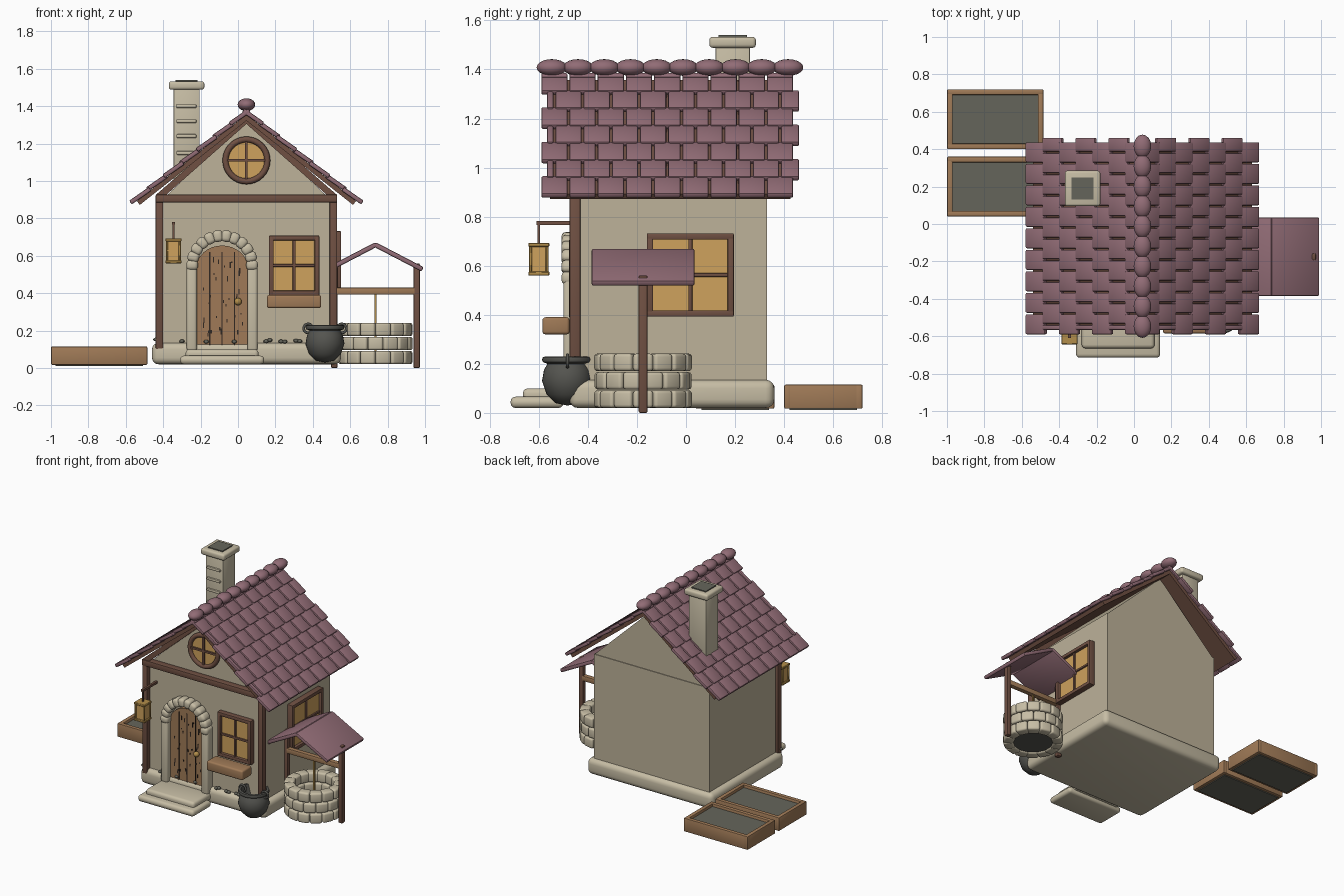
import bpy, bmesh, math, random
from math import sin, cos, pi
from mathutils import Matrix, Vector

if "Cube" in bpy.data.objects:
    bpy.data.objects.remove(bpy.data.objects["Cube"])
random.seed(4)


def material(name, r, g, b):
    m = bpy.data.materials.new(name)
    m.use_nodes = True
    m.diffuse_color = (r, g, b, 1)
    m.node_tree.nodes["Principled BSDF"].inputs["Base Color"].default_value = (r, g, b, 1)
    return m


PLASTER = material("plaster", .51, .445, .32)
STONE = material("pale stone", .57, .51, .375)
ROOF = material("plum tile", .285, .15, .18)
TIMBER = material("dark timber", .16, .08, .055)
WOOD = material("tan wood", .35, .195, .095)
GLASS = material("amber glass", .62, .36, .11)
BRASS = material("brass", .45, .27, .07)
IRON = material("iron", .09, .09, .08)
SOIL = material("grey soil", .13, .13, .105)
DARK = material("dark crack", .03, .02, .015)


def finish(name, bm, mat, smooth=True):
    bmesh.ops.recalc_face_normals(bm, faces=bm.faces)
    me = bpy.data.meshes.new(name)
    bm.to_mesh(me)
    bm.free()
    me.materials.append(mat)
    ob = bpy.data.objects.new(name, me)
    bpy.context.collection.objects.link(ob)
    if smooth:
        bpy.ops.object.select_all(action='DESELECT')
        ob.select_set(True)
        bpy.context.view_layer.objects.active = ob
        bpy.ops.object.shade_smooth_by_angle(angle=math.radians(42))
    return ob


def at(x, y, z, angle=0, axis='Y'):
    return Matrix.Translation((x, y, z)) @ Matrix.Rotation(angle, 4, axis)


def blocks(name, items, mat, bevel=0.0, segs=3):
    """One mesh of boxes, each given as (placement matrix, size)."""
    bm = bmesh.new()
    for m, size in items:
        bmesh.ops.create_cube(bm, size=1, matrix=m @ Matrix.Diagonal((*size, 1)))
    if bevel:
        bmesh.ops.bevel(bm, geom=bm.edges[:], offset=bevel, segments=segs,
                        profile=.5, affect='EDGES', clamp_overlap=True)
    return finish(name, bm, mat, bevel > 0)


def span(x0, x1, y0, y1, z0, z1):
    return at((x0 + x1) / 2, (y0 + y1) / 2, (z0 + z1) / 2), (x1 - x0, y1 - y0, z1 - z0)


def prism(name, pts, y0, y1, mat):
    """Extrude an x-z outline along y."""
    bm = bmesh.new()
    face = bm.faces.new([bm.verts.new((x, y0, z)) for x, z in pts])
    out = bmesh.ops.extrude_face_region(bm, geom=[face])
    bmesh.ops.translate(bm, vec=(0, y1 - y0, 0),
                        verts=[v for v in out["geom"] if isinstance(v, bmesh.types.BMVert)])
    return finish(name, bm, mat)


def lathe(name, profile, m, mat, segs=32):
    bm = bmesh.new()
    vs = [bm.verts.new((r, 0, z)) for r, z in profile]
    es = [bm.edges.new(p) for p in zip(vs, vs[1:])]
    bmesh.ops.spin(bm, geom=vs + es, cent=(0, 0, 0), axis=(0, 0, 1), angle=2 * pi, steps=segs)
    bmesh.ops.remove_doubles(bm, verts=bm.verts, dist=1e-5)
    bm.transform(m)
    return finish(name, bm, mat)


def ring(name, major, minor, m, mat):
    return lathe(name, [(major + minor * cos(a * pi / 6), minor * sin(a * pi / 6))
                        for a in range(13)], m, mat)


def balls(name, items, mat, u=16, v=10):
    bm = bmesh.new()
    for loc, r in items:
        bmesh.ops.create_uvsphere(bm, u_segments=u, v_segments=v, radius=1,
                                  matrix=Matrix.Translation(loc) @ Matrix.Diagonal((*r, 1)))
    return finish(name, bm, mat)


def window(name, m, w, h):
    """Framed four-pane window, local front is -y."""
    t = .026
    bars = [(m @ at(s * (w - t) / 2, -.012, 0), (t, .05, h)) for s in (-1, 1)]
    bars += [(m @ at(0, -.012, s * (h - t) / 2), (w, .05, t)) for s in (-1, 1)]
    bars += [(m @ at(0, -.01, 0), (.016, .034, h)), (m @ at(0, -.01, 0), (w, .034, .016))]
    blocks(name + "_frame", bars, TIMBER, .005, 2)
    blocks(name + "_glass", [(m @ at(0, -.006, 0), (w - .02, .02, h - .02))], GLASS)


# House body
CX = .045
blocks("foundation", [span(-.46, .55, -.475, .36, .02, .135)], STONE, .035, 4)
blocks("walls", [span(-.42, .51, -.44, .33, .1, .89)], PLASTER)
prism("gable", [(CX - .46, .89), (CX + .46, .89), (CX, 1.33)], -.435, .325, PLASTER)
blocks("corner_posts", [span(x - .02, x + .02, -.475, -.43, .1, .9) for x in (-.42, .51)],
       TIMBER, .006, 2)
blocks("gable_beam", [span(-.44, .53, -.48, -.43, .885, .928)], TIMBER, .006, 2)
for s, side in ((-1, "right"), (1, "left")):
    prism("gable_board_" + side, [(CX + s * .485, .925), (CX + s * .43, .925),
                                  (CX, 1.305), (CX, 1.345)], -.475, -.43, TIMBER)

# Tiled roof
A = math.atan2(.49, .62)
tiles, boards = [], []


def on_slope(s, t, down, y, tilt=0):
    return at(CX + s * (t * cos(A) - down * sin(A)), y,
              1.385 - t * sin(A) - down * cos(A), s * (A - tilt))


for s in (-1, 1):
    boards.append((on_slope(s, .39, .036, -.065), (.75, .98, .026)))
    for row in range(7):
        edges = [-.594 + .115 * k for k in range(10)]
        if row % 2:
            edges = [-.57] + [e + .0575 for e in edges[:9]] + [.465]
        for a, b in zip(edges, edges[1:]):
            tiles.append((on_slope(s, .055 + .113 * row, .012, (a + b) / 2, .06),
                          (.128, b - a - .008, .024)))
blocks("roof_tiles", tiles, ROOF, .007, 2)
blocks("roof_boards", boards, TIMBER)
balls("ridge_caps", [((CX, -.547 + .107 * i, 1.408), (.047, .062, .034)) for i in range(10)], ROOF)

# Chimney
blocks("chimney_shaft", [span(-.345, -.205, .12, .26, 1.0, 1.5)], STONE, .006, 2)
blocks("chimney_cap", [span(-.37, -.18, .095, .285, 1.488, 1.533)], STONE, .014)
blocks("chimney_opening", [span(-.333, -.217, .132, .248, 1.53, 1.54)], SOIL)
blocks("chimney_bricks", [span(-.33, -.222, .108, .13, z, z + .02)
                          for z in (1.14, 1.23, 1.31, 1.39)], STONE, .006, 2)

# Windows
window("front_window", at(.3, -.44, .548), .27, .32)
window("side_window", at(.515, .0175, .562, pi / 2, 'Z'), .355, .34)
blocks("window_box", [span(.155, .445, -.585, -.475, .32, .39)], WOOD, .012)
prism("round_glass", [(CX + .11 * cos(i * pi / 16), 1.11 + .11 * sin(i * pi / 16))
                      for i in range(32)], -.452, -.43, GLASS)
ring("round_frame", .112, .016, at(CX, -.455, 1.11, pi / 2, 'X'), TIMBER)
blocks("round_bars", [(at(CX, -.455, 1.11), (.014, .02, .21)),
                      (at(CX, -.455, 1.11), (.21, .02, .014))], TIMBER)

# Door with stone arch
DX, DZ = -.085, .53
arc = [(DX + .14 * cos(i * pi / 16), DZ + .125 * sin(i * pi / 16)) for i in range(17)]
prism("door", [(DX + .14, .1)] + arc + [(DX - .14, .1)], -.462, -.43, WOOD)
cracks = [span(DX + x - .003, DX + x + .003, -.465, -.461, .1, .62) for x in (-.066, 0, .066)]
for i in range(34):
    x, z = DX + random.uniform(-.11, .11), random.uniform(.14, .58)
    cracks.append(span(x - .003, x + .003, -.465, -.461, z, z + random.uniform(.008, .035)))
blocks("door_cracks", cracks, DARK)
balls("door_knob", [((0, -.478, .355), (.02, .02, .02))], BRASS)
arch = [(at(DX + .16 * cos(a), -.468, DZ + .02 + .157 * sin(a), -a), (.062, .08, .053))
        for a in (i * pi / 11 for i in range(12))]
blocks("arch_stones", arch, STONE, .019)
blocks("door_jambs", [(at(DX + s * .162, -.465, .32), (.055, .07, .46)) for s in (-1, 1)],
       STONE, .015)
blocks("upper_step", [span(-.28, .11, -.665, -.45, .045, .1)], STONE, .02)
blocks("lower_step", [span(-.31, .14, -.715, -.5, .02, .066)], STONE, .02)

# Pebbles along the wall foot
balls("pebbles", [((x, -.462, .145 + random.uniform(-.005, .008)), (.014, .012, .01))
                  for x in (-.44, -.425, -.3, -.17, -.02, .15, .17, .23, .25, .31, .33)],
      SOIL, 8, 6)

# Lantern on bracket
LX, LY = -.345, -.6
blocks("lantern_bracket", [span(LX - .008, LX + .008, -.61, -.43, .766, .782),
                           span(LX - .005, LX + .005, LY - .005, LY + .005, .68, .78)], TIMBER)
frame = [span(LX - .043, LX + .043, LY - .043, LY + .043, z, z + .016) for z in (.56, .677)]
frame += [span(LX + sx * .034 - .006, LX + sx * .034 + .006, LY + sy * .034 - .006,
               LY + sy * .034 + .006, .57, .685) for sx in (-1, 1) for sy in (-1, 1)]
blocks("lantern_frame", frame, BRASS, .003, 1)
blocks("lantern_glass", [span(LX - .033, LX + .033, LY - .033, LY + .033, .57, .68)], GLASS)

# Cauldron
CAULDRON = [(0, .03), (.05, .04), (.085, .075), (.104, .13), (.096, .175), (.082, .2),
            (.1, .207), (.104, .217), (.1, .228), (.085, .23), (.078, .2), (.07, .16), (0, .15)]
lathe("cauldron", CAULDRON, at(.465, -.483, 0), IRON)
for s, side in ((-1, "right"), (1, "left")):
    ring("cauldron_handle_" + side, .024, .007, at(.465 + s * .09, -.483, .212, pi / 2, 'X'), IRON)

# Well
WX, WY = .735, -.175
stones = []
for level in range(3):
    for i in range(14):
        a = (i + level % 2 * .5) * pi / 7
        stones.append((at(WX + .163 * cos(a), WY + .163 * sin(a), .056 + .075 * level, a, 'Z'),
                       (.07, .081, .071)))
blocks("well_stones", stones, STONE, .013)
lathe("well_water", [(0, .03), (.15, .03), (.15, .06), (0, .06)], at(WX, WY, 0), IRON)
blocks("well_posts", [(at(WX + s * .22, WY, .28), (.034, .036, .56)) for s in (-1, 1)],
       TIMBER, .006, 2)
blocks("well_beam", [span(WX - .22, WX + .22, WY - .018, WY + .018, .392, .43)], WOOD, .006, 2)
blocks("well_rope", [span(WX - .005, WX + .005, WY - .005, WY + .005, .06, .4)], BRASS)
blocks("well_roof", [(at(WX + s * .124, WY, .594, s * .48), (.288, .42, .026))
                     for s in (-1, 1)], ROOF, .008, 2)

# Planters
for name, y in (("rear_planter", .56), ("front_planter", .2)):
    rails = [(at(-.742, y + s * .145, .066), (.515, .03, .098)) for s in (-1, 1)]
    rails += [(at(-.742 + s * .2425, y, .066), (.03, .32, .098)) for s in (-1, 1)]
    blocks(name + "_frame", rails, WOOD, .006, 2)
    blocks(name + "_soil", [(at(-.742, y, .053), (.47, .275, .084))], SOIL)
